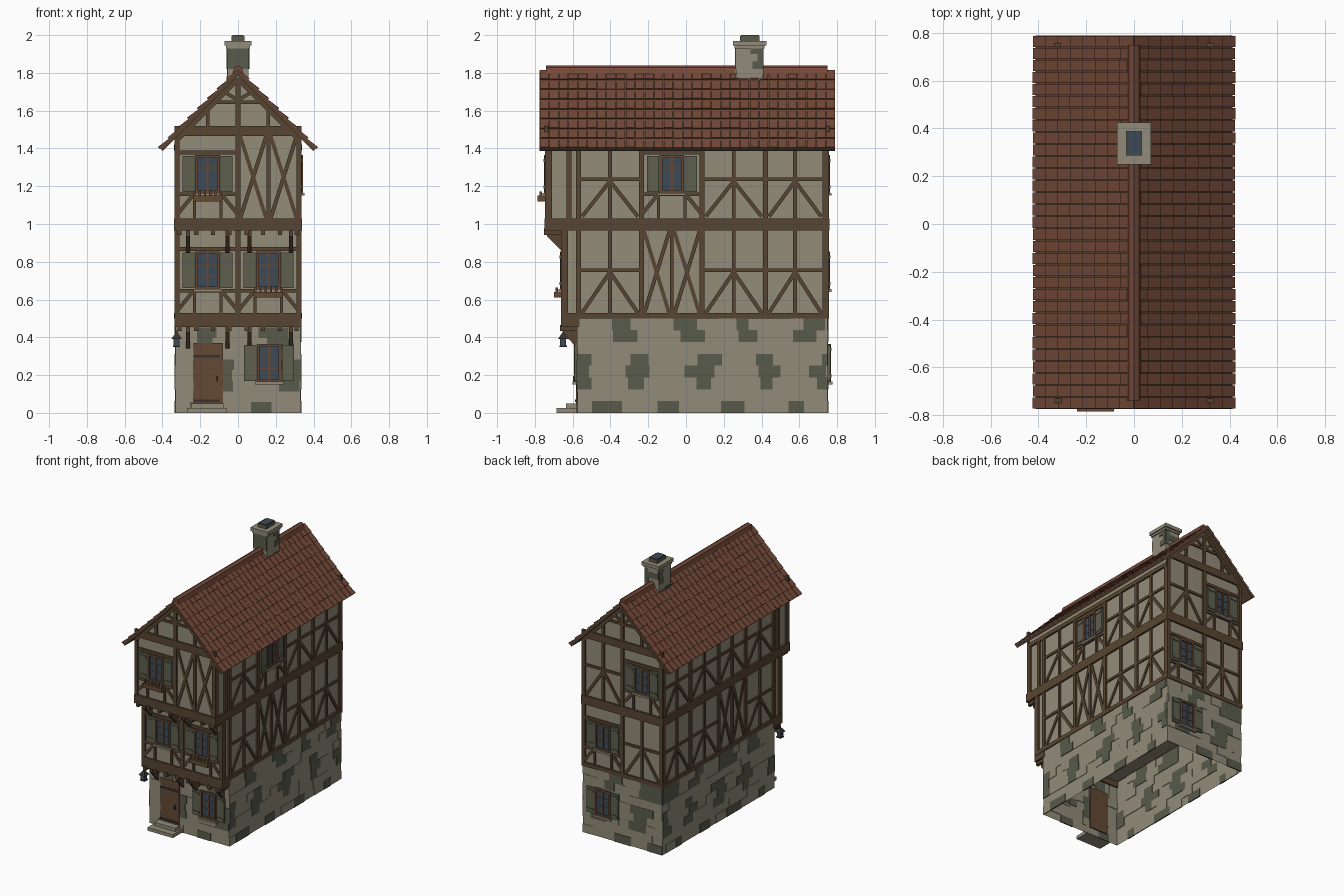
import bpy, bmesh, math, random
from mathutils import Vector, Matrix

random.seed(4)
cube = bpy.data.objects.get("Cube")
if cube:
    bpy.data.objects.remove(cube, do_unlink=True)


def material(name, r, g, b):
    lin = [(c / 255 / 12.92) if c < 10 else ((c / 255 + 0.055) / 1.055) ** 2.4 for c in (r, g, b)]
    m = bpy.data.materials.new(name)
    m.use_nodes = True
    m.diffuse_color = (*lin, 1)
    m.node_tree.nodes["Principled BSDF"].inputs["Base Color"].default_value = (*lin, 1)
    return m


PLASTER = material("plaster", 147, 140, 121)
STONE = material("light stone", 145, 139, 120)
DARK = material("dark stone", 89, 91, 76)
TIMBER = material("dark timber", 88, 69, 50)
WOOD = material("brown wood", 99, 73, 53)
TILE = material("roof tile", 116, 73, 57)
GLASS = material("blue glass", 60, 74, 86)
SHUTTER = material("shutter green", 94, 96, 79)
METAL = material("dark metal", 52, 50, 46)

parts = {}


def mesh(name, mat):
    return parts.setdefault(name, (bmesh.new(), mat))[0]


def prism(bm, wall, pts, d0, d1):
    """Extrude a flat outline on a wall plane between two depths."""
    n = len(pts)
    lo, hi = [[bm.verts.new(wall(u, z, d)) for u, z in pts] for d in (d0, d1)]
    bm.faces.new(lo[::-1])
    bm.faces.new(hi)
    for i in range(n):
        j = (i + 1) % n
        bm.faces.new((lo[i], lo[j], hi[j], hi[i]))


def rect(bm, wall, u0, u1, z0, z1, d1, d0=-0.004):
    prism(bm, wall, [(u0, z0), (u1, z0), (u1, z1), (u0, z1)], d0, d1)


def beam(bm, wall, a, b, w=0.022, d=0.008):
    a, b = Vector(a), Vector(b)
    t = (b - a).normalized() * (w / 2)
    n = Vector((-t.y, t.x))
    prism(bm, wall, [a + n, a - n, b - n, b + n], -0.004, d)


def plan(u, z, d):      # plain x, z outline extruded along y
    return (u, d, z)


def across(u, z, d):    # y, z outline extruded along x
    return (d, u, z)


def box(bm, x0, x1, y0, y1, z0, z1):
    rect(bm, plan, x0, x1, z0, z1, y1, y0)


def front(y):
    return lambda u, z, d: (u, y - d, z)


def back(y):
    return lambda u, z, d: (u, y + d, z)


def side(x, s):
    return lambda u, z, d: (s * (x + d), u, z)


# Main volumes
X, BACK, F1, F2, F3 = 0.325, 0.745, -0.575, -0.65, -0.735
shell = mesh("ground_floor_walls", STONE)
box(shell, -0.33, 0.33, F1, 0.75, 0, 0.5)
bmesh.ops.delete(shell, geom=[f for f in shell.faces if abs(f.calc_center_median().z - 0.25) > 0.2], context='FACES')
box(mesh("middle_floor_walls", PLASTER), -X, X, F2, BACK, 0.5, 0.965)
prism(mesh("top_floor_walls", PLASTER), plan,
      [(-X, 0.965), (X, 0.965), (X, 1.46), (0, 1.785), (-X, 1.46)], F3, BACK)


# Stone courses
def stonework(tag, wall, u0, u1, z0, rows, h, phase=0.0):
    offsets = {0: -0.42, 2: -0.25, 3: -0.25, 4: -0.25, 6: -0.35, 7: -0.35}
    period = 0.335
    for r in range(rows):
        u = u0
        while u < u1 - 0.01:
            e = min(u + random.uniform(0.06, 0.13), u1)
            off = (u + e) / 2 - offsets.get(r, 0) - phase
            near = abs((off + period / 2) % period - period / 2)
            if r in offsets and near < 0.06:
                rect(mesh(tag + "_dark_stones", DARK), wall, u, e, z0 + r * h, z0 + r * h + h, 0.005)
            elif random.random() < 0.4:
                rect(mesh(tag + "_light_stones", STONE), wall, u, e, z0 + r * h, z0 + r * h + h, 0.003)
            u = e


for s, tag in ((1, "left"), (-1, "right")):
    stonework(tag, side(0.33, s), F1, 0.75, 0, 8, 0.0625)
stonework("front", front(F1), -0.33, 0.33, 0, 8, 0.0565, 0.2)
stonework("back", back(0.75), -0.33, 0.33, 0, 8, 0.0625, 0.1)


# Windows with shutters
def window(tag, wall, u, z0, flowers=False):
    w, h = 0.065, 0.2
    z1 = z0 + h
    rect(mesh(tag + "_window_glass", GLASS), wall, u - w, u + w, z0, z1, 0.007)
    fr = mesh(tag + "_window_frame", WOOD)
    for s in (-1, 1):
        beam(fr, wall, (u + s * 0.058, z0), (u + s * 0.058, z1), 0.015, 0.018)
        zz = z0 + h / 2 + s * 0.093
        beam(fr, wall, (u - w, zz), (u + w, zz), 0.015, 0.017)
        zz = z0 + h / 2 + s * 0.03
        beam(fr, wall, (u - w, zz), (u + w, zz), 0.006, 0.010)
        sh = mesh(tag + "_shutters", SHUTTER)
        a, b = sorted((u + s * 0.068, u + s * 0.132))
        rect(sh, wall, a, b, z0 + 0.005, z1 - 0.005, 0.014)
        for zz in (z0 + 0.03, z1 - 0.03):
            rect(sh, wall, a + 0.005, b - 0.005, zz - 0.008, zz + 0.008, 0.019)
    beam(fr, wall, (u, z0), (u, z1), 0.012, 0.014)
    rect(mesh(tag + "_window_sill", STONE), wall, u - 0.075, u + 0.075, z0 - 0.014, z0, 0.026)
    if flowers:
        fb = mesh(tag + "_flower_box", WOOD)
        rect(fb, wall, u - 0.078, u + 0.078, z0 - 0.045, z0 - 0.014, 0.05)
        for i in range(6):
            c = u - 0.07 + i * 0.028
            rect(fb, wall, c - 0.006, c + 0.006, z0 - 0.014, z0 + 0.008, 0.04, 0.027)


# Timber bays
def post(bm, wall, u, z0, z1, w=0.026):
    beam(bm, wall, (u, z0), (u, z1), w, 0.012)


def braced_bay(bm, wall, u0, u1, z0, z1):
    m, r = (u0 + u1) / 2, z0 + (z1 - z0) * 0.53
    post(bm, wall, m, z0, z1, 0.02)
    beam(bm, wall, (u0, r), (u1, r), 0.018, 0.010)
    for e in (u0 + 0.02, u1 - 0.02):
        beam(bm, wall, (m, r - 0.01), (e, z0 + 0.01), 0.02)


def crossed_bay(bm, wall, u0, u1, z0, z1):
    m = (u0 + u1) / 2
    post(bm, wall, m, z0, z1, 0.02)
    for a, b in ((u0, m), (m, u1)):
        beam(bm, wall, (a + 0.012, z0), (b - 0.012, z1), 0.02, 0.008)
        beam(bm, wall, (a + 0.012, z1), (b - 0.012, z0), 0.02, 0.007)


def window_bay(bm, wall, u0, u1, z0, z1, tag, flowers=False):
    m, zs = (u0 + u1) / 2, z0 + 0.135
    for z in (zs - 0.008, zs + 0.213):
        beam(bm, wall, (u0, z), (u1, z), 0.02, 0.010)
    for s, e in ((-1, u0), (1, u1)):
        post(bm, wall, m + s * 0.07, z0, zs, 0.016)
        beam(bm, wall, (m + s * 0.075, zs - 0.01), (e, z0 + 0.02), 0.02)
    window(tag, wall, m, zs, flowers)


Z2, Z3 = (0.52, 0.965), (1.03, 1.465)

# Side walls
grid = [-0.57, -0.235, 0.085, 0.42, 0.735]
for s, tag in ((1, "left"), (-1, "right")):
    wall, bm = side(X, s), mesh(tag + "_timber_frame", TIMBER)
    rect(bm, wall, F2, 0.75, 0.5, 0.53, 0.013)
    rect(bm, wall, F3, 0.75, 0.965, 1.03, 0.014)
    rect(bm, wall, F3, 0.75, 1.39, 1.42, 0.013)
    for (z0, z1), extra in ((Z2, [F2 + 0.012]), (Z3, [F3 + 0.012, -0.62])):
        for u in grid + extra:
            post(bm, wall, u, z0, z1 if z1 < 1 else 1.42)
        for i in (0, 2, 3):
            braced_bay(bm, wall, grid[i], grid[i + 1], z0, min(z1, 1.42))
    crossed_bay(bm, wall, grid[1], grid[2], *Z2)
    if s > 0:
        window_bay(bm, wall, grid[1], grid[2], *Z3, "left")
    else:
        braced_bay(bm, wall, grid[1], grid[2], Z3[0], 1.42)


# Front and back walls
def end_frame(bm, w2, w3):
    rect(bm, w2, -0.337, 0.337, 0.5, 0.53, 0.013)
    rect(bm, w3, -0.339, 0.339, 0.965, 1.03, 0.014)
    rect(bm, w3, -0.335, 0.335, 1.465, 1.52, 0.014)
    for wall, (z0, z1) in ((w2, Z2), (w3, Z3)):
        for u in (-0.322, 0, 0.322):
            post(bm, wall, u, z0, z1)
    # gable
    post(bm, w3, 0, 1.5, 1.76, 0.024)
    beam(bm, w3, (-0.13, 1.645), (0.13, 1.645), 0.018, 0.010)
    for s in (-1, 1):
        post(bm, w3, s * 0.16, 1.5, 1.62, 0.02)
        beam(bm, w3, (0, 1.655), (s * 0.075, 1.70), 0.018)
        beam(bm, w3, (0, 1.77), (s * 0.33, 1.44), 0.026, 0.013)


bm, w2, w3 = mesh("front_timber_frame", TIMBER), front(F2), front(F3)
end_frame(bm, w2, w3)
window_bay(bm, w2, -0.322, 0, *Z2, "front_middle_a")
window_bay(bm, w2, 0, 0.322, *Z2, "front_middle_b", True)
window_bay(bm, w3, -0.322, 0, *Z3, "front_top", True)
crossed_bay(bm, w3, 0, 0.322, *Z3)
window("front_ground", front(F1), 0.165, 0.165)

bm, wb = mesh("back_timber_frame", TIMBER), back(BACK)
end_frame(bm, wb, wb)
window_bay(bm, wb, 0, 0.322, *Z2, "back_middle")
braced_bay(bm, wb, -0.322, 0, *Z2)
window_bay(bm, wb, -0.322, 0, *Z3, "back_top")
braced_bay(bm, wb, 0, 0.322, *Z3)
window("back_ground", back(0.75), 0.16, 0.165)

# Overhangs with joist ends and brackets
jetty = mesh("overhang_beams", TIMBER)
brackets = mesh("overhang_brackets", TIMBER)
for wall_y, out, z in ((F1, F2, 0.455), (F2, F3, 0.965)):
    box(jetty, -0.335, 0.335, out - 0.012, wall_y + 0.01, z, z + 0.05)
    for i in range(8):
        x = -0.31 + i * 0.0886
        box(jetty, x - 0.011, x + 0.011, out - 0.016, wall_y, z - 0.022, z + 0.01)
    for x in (-0.265, -0.055, 0.06, 0.28):
        prism(brackets, across, [(wall_y, z), (out, z), (out, z - 0.03), (wall_y, z - 0.115)], x - 0.011, x + 0.011)

# Door and steps
box(mesh("door", WOOD), -0.235, -0.08, F1 - 0.008, F1 + 0.012, 0.05, 0.37)
straps = mesh("door_hinges_and_handle", METAL)
for z in (0.065, 0.30):
    rect(straps, front(F1), -0.235, -0.095, z - 0.007, z + 0.007, 0.012)
rect(straps, front(F1), -0.115, -0.105, 0.165, 0.195, 0.022)
steps = mesh("door_steps", STONE)
box(steps, -0.27, -0.06, -0.685, F1, 0, 0.025)
box(steps, -0.25, -0.075, -0.635, F1, 0.025, 0.05)

# Lantern
lamp = mesh("lantern", METAL)
box(lamp, -0.33, -0.32, -0.655, F1, 0.425, 0.435)
box(lamp, -0.344, -0.306, -0.669, -0.631, 0.35, 0.358)
bmesh.ops.create_cone(lamp, cap_ends=True, segments=4, radius1=0.038, radius2=0.004, depth=0.035,
                      matrix=Matrix.Translation((-0.325, -0.65, 0.41)) @ Matrix.Rotation(math.pi / 4, 4, 'Z'))
box(mesh("lantern_glass", GLASS), -0.341, -0.309, -0.666, -0.634, 0.358, 0.393)

# Roof deck, tiles and ridge
T, Y0, Y1, ROWS, COLS = 1.812, -0.775, 0.79, 8, 31
deck, tiles = mesh("roof_deck", TIMBER), mesh("roof_tiles", TILE)
step, pitch = 0.415 / ROWS, (Y1 - Y0) / COLS
for s in (-1, 1):
    def slope(u, z, d, s=s):
        return (s * u, d, z)
    prism(deck, slope, [(0, T), (0.412, T - 0.412), (0.398, T - 0.426), (0, T - 0.028)], Y0, Y1)
    for r in range(ROWS):
        a, b = r * step, (r + 1) * step
        for c in range(COLS):
            k = random.uniform(0.007, 0.010)
            y = Y0 + c * pitch
            prism(tiles, slope, [(a, T - a), (b, T - b), (b + k, T - b + k), (a + 0.003, T - a + 0.003)],
                  y + 0.002, y + pitch - 0.002)
prism(mesh("roof_ridge", TILE), plan, [(-0.03, 1.795), (0.03, 1.795), (0.02, 1.828), (0, 1.84), (-0.02, 1.828)],
      -0.74, 0.75)

# Chimney
box(mesh("chimney_stack", STONE), -0.056, 0.056, 0.264, 0.406, 1.72, 1.95)
for tag, wall, a, b, ph in (("chimney_front", front(0.264), -0.056, 0.056, 0.3),
                            ("chimney_back", back(0.406), -0.056, 0.056, 0.3),
                            ("chimney_left", side(0.056, 1), 0.264, 0.406, 0),
                            ("chimney_right", side(0.056, -1), 0.264, 0.406, 0)):
    stonework(tag, wall, a, b, 1.74, 5, 0.04, ph)
cap = mesh("chimney_cap", STONE)
box(cap, -0.072, 0.072, 0.25, 0.425, 1.945, 1.97)
box(cap, -0.064, 0.064, 0.257, 0.415, 1.93, 1.945)
box(mesh("chimney_pot", DARK), -0.034, 0.034, 0.287, 0.39, 1.97, 1.996)
box(mesh("chimney_opening", GLASS), -0.03, 0.03, 0.291, 0.386, 1.99, 2.0)

# Turn every part into an object
for name, (bm, mat) in parts.items():
    if name != "ground_floor_walls":
        bmesh.ops.recalc_face_normals(bm, faces=bm.faces[:])
    else:
        for f in bm.faces:
            c = f.calc_center_median() - Vector((0, 0.0875, 0.25))
            f.normal_update()
            if f.normal.dot(c) < 0:
                f.normal_flip()
    me = bpy.data.meshes.new(name)
    bm.to_mesh(me)
    bm.free()
    me.materials.append(mat)
    bpy.context.collection.objects.link(bpy.data.objects.new(name, me))
